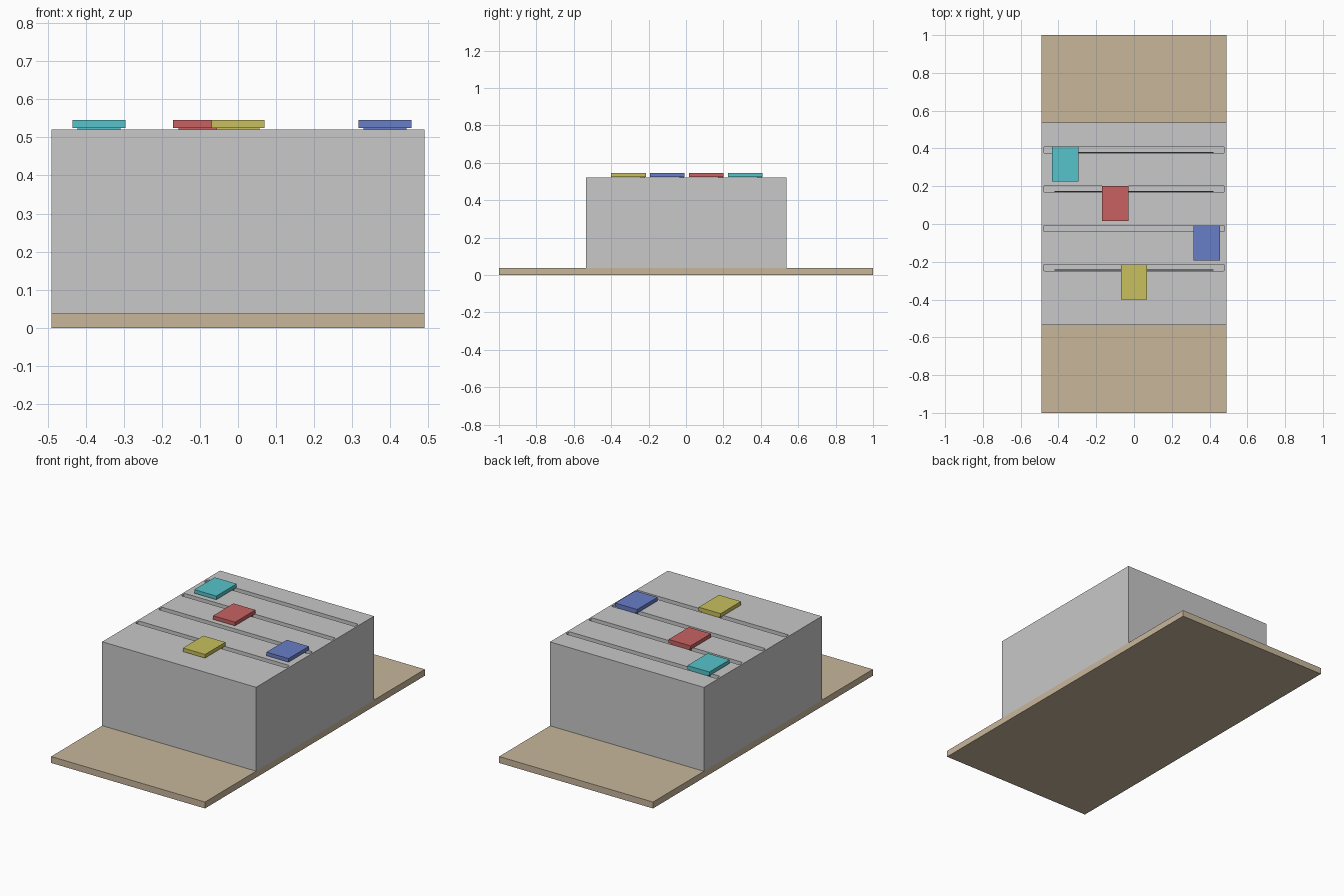
import bpy
import bmesh

default = bpy.data.objects.get("Cube")
if default:
    bpy.data.objects.remove(default, do_unlink=True)


def material(name, rgb):
    m = bpy.data.materials.new(name)
    m.use_nodes = True
    color = (*rgb, 1)
    m.diffuse_color = color
    m.node_tree.nodes["Principled BSDF"].inputs["Base Color"].default_value = color
    return m


def box(name, x, y, z, mat, corner=0):
    """Box from (min, max) ranges, with optional rounded vertical edges."""
    bm = bmesh.new()
    bmesh.ops.create_cube(bm, size=1)
    for v in bm.verts:
        v.co = [r[0] + (c + 0.5) * (r[1] - r[0]) for c, r in zip(v.co, (x, y, z))]
    if corner:
        upright = [e for e in bm.edges
                   if abs(e.verts[0].co.z - e.verts[1].co.z) > 1e-4]
        bmesh.ops.bevel(bm, geom=upright, offset=corner, segments=3,
                        profile=0.5, affect='EDGES')
    mesh = bpy.data.meshes.new(name)
    bm.to_mesh(mesh)
    bm.free()
    mesh.materials.append(mat)
    obj = bpy.data.objects.new(name, mesh)
    bpy.context.collection.objects.link(obj)
    return obj


wood = material("tan_wood", (0.58, 0.47, 0.33))
grey = material("light_grey", (0.58, 0.58, 0.58))
dark = material("dark_grey", (0.06, 0.06, 0.06))
red = material("red", (0.58, 0.12, 0.12))
yellow = material("yellow", (0.58, 0.53, 0.11))
blue = material("blue", (0.14, 0.21, 0.58))
cyan = material("cyan", (0.09, 0.55, 0.59))

BOARD_TOP, TOP = 0.037, 0.52
HALF_W = 0.49
SLOT_DEPTH, SLOT_W = 0.05, 0.033

# Base board and housing
box("base_board", (-HALF_W, HALF_W), (-1, 1), (0, BOARD_TOP), wood)
housing = box("housing", (-HALF_W, HALF_W), (-0.535, 0.537), (BOARD_TOP, TOP), grey)

# Sliders: name, cap centre x, back edge y of slot and cap, cap colour, rail colour
sliders = [
    ("cyan", -0.365, 0.409, cyan, dark),
    ("red", -0.1, 0.201, red, red),
    ("blue", 0.386, -0.007, blue, None),
    ("yellow", 0, -0.215, yellow, dark),
]

for name, x, y, mat, rail in sliders:
    # Slot cut into the top of the housing
    cutter = box("slot_cutter", (-0.48, 0.48), (y - SLOT_W, y),
                 (TOP - SLOT_DEPTH, TOP + 0.05), grey, corner=0.008)
    cutter.hide_render = True
    mod = housing.modifiers.new("slot", 'BOOLEAN')
    mod.operation = 'DIFFERENCE'
    mod.solver = 'EXACT'
    mod.object = cutter
    bpy.context.view_layer.objects.active = housing
    bpy.ops.object.modifier_apply(modifier=mod.name)
    bpy.data.objects.remove(cutter, do_unlink=True)

    # Thin rail on the slot floor
    if rail:
        box(name + "_rail", (-0.42, 0.42), (y - SLOT_W + 0.001, y - SLOT_W + 0.006),
            (TOP - SLOT_DEPTH, TOP - SLOT_DEPTH + 0.008), rail)

    # Stem rising from the slot and flat cap overhanging to the front
    box(name + "_stem", (x - 0.056, x + 0.056), (y - 0.029, y - 0.004),
        (TOP - SLOT_DEPTH, 0.526), mat)
    box(name + "_cap", (x - 0.07, x + 0.07), (y - 0.185, y), (0.524, 0.545), mat)
